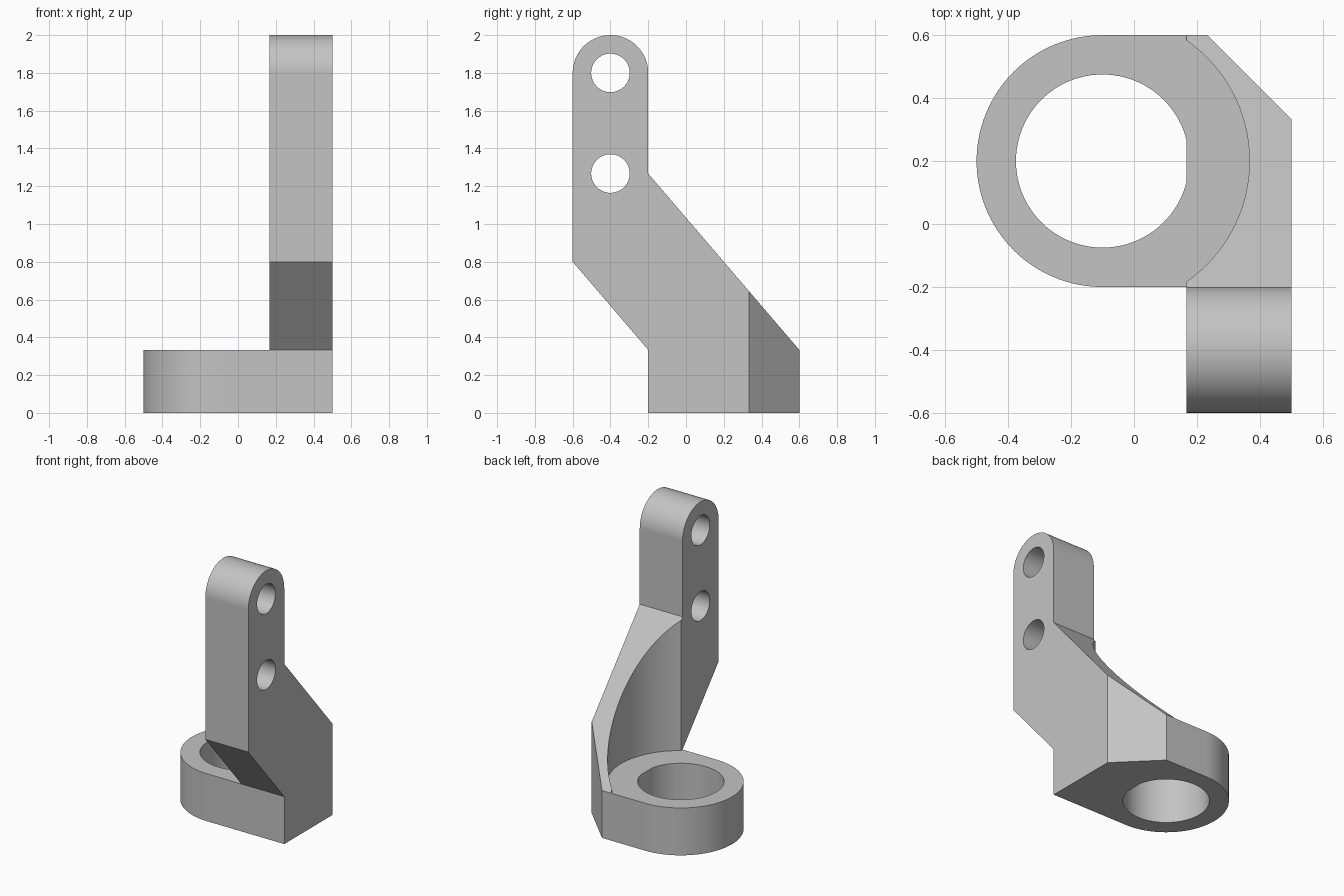
import bpy
import bmesh
from math import sin, cos, pi, radians, sqrt
from mathutils import Vector

if "Cube" in bpy.data.objects:
    bpy.data.objects.remove(bpy.data.objects["Cube"], do_unlink=True)

THIRD = 1 / 3
INNER = 1 / 6            # inner face of the upright arm
RING = (-0.1, 0.2)       # axis of the ring
BORE = 0.275

grey = bpy.data.materials.new("plain_grey")
grey.use_nodes = True
colour = (0.55, 0.55, 0.55, 1)
grey.diffuse_color = colour
grey.node_tree.nodes["Principled BSDF"].inputs["Base Color"].default_value = colour


def arc(centre, r, start, end, n):
    return [(centre[0] + r * cos(start + (end - start) * i / n),
             centre[1] + r * sin(start + (end - start) * i / n)) for i in range(n + 1)]


def circle(centre, r, n=96):
    return arc(centre, r, 0, 2 * pi, n)[:-1]


def prism(name, points, low, high, axis="z"):
    """Extrude a flat outline along z (xy outline) or x (yz outline)."""
    bm = bmesh.new()
    place = (lambda p: (p[0], p[1], low)) if axis == "z" else (lambda p: (low, p[0], p[1]))
    face = bm.faces.new([bm.verts.new(place(p)) for p in points])
    move = Vector((0, 0, high - low)) if axis == "z" else Vector((high - low, 0, 0))
    new = bmesh.ops.extrude_face_region(bm, geom=[face], use_keep_orig=True)
    verts = [v for v in new["geom"] if isinstance(v, bmesh.types.BMVert)]
    bmesh.ops.translate(bm, verts=verts, vec=move)
    bmesh.ops.recalc_face_normals(bm, faces=bm.faces)
    mesh = bpy.data.meshes.new(name)
    bm.to_mesh(mesh)
    bm.free()
    mesh.materials.append(grey)
    obj = bpy.data.objects.new(name, mesh)
    bpy.context.scene.collection.objects.link(obj)
    return obj


def combine(target, tool, operation="DIFFERENCE"):
    """Apply a boolean and remove the tool."""
    mod = target.modifiers.new("boolean", "BOOLEAN")
    mod.operation, mod.solver, mod.object = operation, "EXACT", tool
    bpy.context.view_layer.update()
    graph = bpy.context.evaluated_depsgraph_get()
    mesh = bpy.data.meshes.new_from_object(target.evaluated_get(graph))
    target.modifiers.clear()
    target.data = mesh
    bpy.data.objects.remove(tool, do_unlink=True)


# Base plate with rounded end and chamfered back corner
plate = arc(RING, 0.4, pi / 2, 3 * pi / 2, 64)
plate += [(0.5, -0.2), (0.5, THIRD), (0.5 - 0.6 + THIRD, 0.6)]
bracket = prism("bracket", plate, 0, THIRD)

# Bore, flattened where it meets the arm
half = sqrt(BORE ** 2 - (INNER - RING[0]) ** 2)
bore = [(min(x, INNER), y) for x, y in circle(RING, BORE) if abs(y - RING[1]) > half or x < 0]
bore += [(INNER, RING[1] - half)]
bore.insert(0, (INNER, RING[1] + half))
combine(bracket, prism("bore_cutter", bore, -0.2, 0.6))

# Upright arm, cranked towards the front with a rounded top
side = [(-0.2, 0.1), (0.6, 0.1), (0.6, THIRD), (-0.2, 1.267)]
side += arc((-0.4, 1.8), 0.2, 0, pi, 48)
side += [(-0.6, 0.8), (-0.2, THIRD)]
arm = prism("arm", side, INNER, 0.5, "x")

# Corner chamfer, clearance around the ring, and two cross holes
corner = [(0.5 - 0.6 + THIRD, 0.6), (0.5, THIRD), (0.8, THIRD - 0.3), (0.8, 0.9), (THIRD - 0.4, 0.9)]
combine(arm, prism("corner_cutter", corner, -0.2, 2.2))
combine(arm, prism("clearance_cutter", circle(RING, 0.4667, 128), 0.2, 2.2))
for z in (1.8, 1.267):
    combine(arm, prism("hole_cutter", circle((-0.4, z), 0.102, 64), -0.2, 0.8, "x"))

combine(bracket, arm, "UNION")

# Smooth curved walls, crisp edges
bpy.ops.object.select_all(action="DESELECT")
bracket.select_set(True)
bpy.context.view_layer.objects.active = bracket
bpy.ops.object.shade_smooth_by_angle(angle=radians(20))
weighted = bracket.modifiers.new("weighted_normals", "WEIGHTED_NORMAL")
weighted.keep_sharp = True
